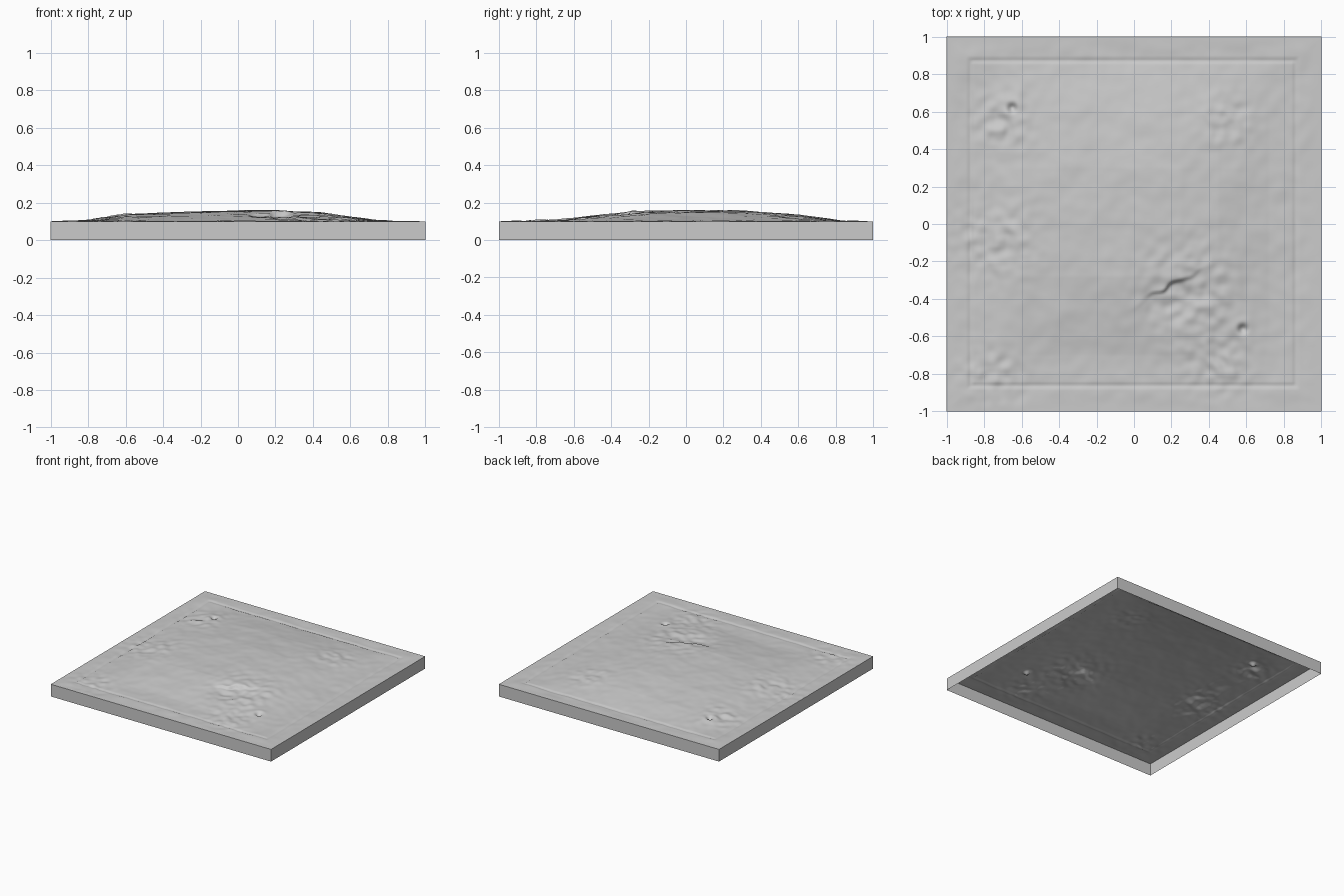
import bpy
import bmesh
import math
from mathutils import Vector, noise

cube = bpy.data.objects.get("Cube")
if cube:
    bpy.data.objects.remove(cube, do_unlink=True)

# One stone colour
stone = bpy.data.materials.new("grey stone")
stone.use_nodes = True
GREY = (0.6, 0.6, 0.6, 1)
stone.diffuse_color = GREY
stone.node_tree.nodes["Principled BSDF"].inputs["Base Color"].default_value = GREY

STEPS = 200
WALL = 0.10
# Mound profiles: (position, share of full height)
PROFILE_X = [(-0.87, 0), (-0.75, 0.2), (-0.6, 0.62), (-0.3, 0.8), (0, 0.95),
             (0.25, 0.95), (0.45, 0.75), (0.72, 0.1), (0.87, 0)]
PROFILE_Y = [(-0.85, 0), (-0.7, 0.12), (-0.5, 0.5), (-0.28, 0.9), (0, 1),
             (0.3, 0.95), (0.6, 0.6), (0.82, 0.1), (0.87, 0)]
# Rough clusters: x, y, radius
CLUSTERS = [(0.3, -0.36, 0.25), (-0.7, 0.55, 0.16), (-0.74, -0.08, 0.2),
            (0.45, -0.75, 0.16), (0.5, 0.55, 0.14), (-0.75, -0.8, 0.15)]
# Small sharp pits: x, y
PITS = [(-0.65, 0.62), (0.58, -0.56)]


def smooth(a, b, t):
    t = max(0, min(1, (t - a) / (b - a)))
    return t * t * (3 - 2 * t)


def sample(profile, t):
    for (a, u), (b, v) in zip(profile, profile[1:]):
        if a <= t <= b:
            return u + (v - u) * (t - a) / (b - a)
    return 0


def blob(x, y, cx, cy, r):
    return math.exp(-((x - cx) ** 2 + (y - cy) ** 2) / (r * r))


def height(x, y):
    edge = max(abs(x), abs(y))
    z = WALL + 0.062 * sample(PROFILE_X, x) * sample(PROFILE_Y, y)
    # Shallow joint between border and mound
    joint = max(abs(x + 0.005), abs(y - 0.005))
    z -= 0.006 * math.exp(-((joint - 0.868) / 0.009) ** 2)
    # Rounded lumps plus rough broken patches
    p = Vector((x, y, 0))
    inside = 1 - smooth(0.9, 1, edge)
    rough = min(1, sum(blob(x, y, *c) for c in CLUSTERS))
    z += inside * 0.005 * noise.noise(p * 5)
    z += inside * 0.0022 * noise.noise(p * 14)
    z += rough * 0.012 * noise.noise(p * 17 + Vector((3, 7, 0)))
    # Sunken patch with a steep broken lip behind it
    lip = -0.40 + 0.55 * (x - 0.08) + 0.035 * noise.noise(p * 12)
    z -= 0.026 * (1 - smooth(lip - 0.012, lip + 0.012, y)) * blob(x, y, 0.22, -0.37, 0.13)
    # Pits with a raised rim
    for cx, cy in PITS:
        z += 0.014 * blob(x, y, cx - 0.01, cy + 0.01, 0.055)
        z -= 0.035 * blob(x, y, cx, cy, 0.024)
    return max(z, WALL - 0.008)


# Weathered top surface
bm = bmesh.new()
bmesh.ops.create_grid(bm, x_segments=STEPS, y_segments=STEPS, size=1)
for v in bm.verts:
    v.co.z = height(v.co.x, v.co.y)

# Side walls, open underneath
border = [e for e in bm.edges if e.is_boundary]
walls = bmesh.ops.extrude_edge_only(bm, edges=border)["geom"]
for v in walls:
    if isinstance(v, bmesh.types.BMVert):
        v.co.z = 0
bmesh.ops.recalc_face_normals(bm, faces=bm.faces)
top = max(bm.faces, key=lambda f: f.calc_center_median().z)
if top.normal.z < 0:
    bmesh.ops.reverse_faces(bm, faces=bm.faces)

mesh = bpy.data.meshes.new("stone_slab")
bm.to_mesh(mesh)
bm.free()
mesh.materials.append(stone)
slab = bpy.data.objects.new("stone_slab", mesh)
bpy.context.collection.objects.link(slab)

bpy.ops.object.select_all(action="DESELECT")
slab.select_set(True)
bpy.context.view_layer.objects.active = slab
bpy.ops.object.shade_smooth_by_angle(angle=math.radians(50))
